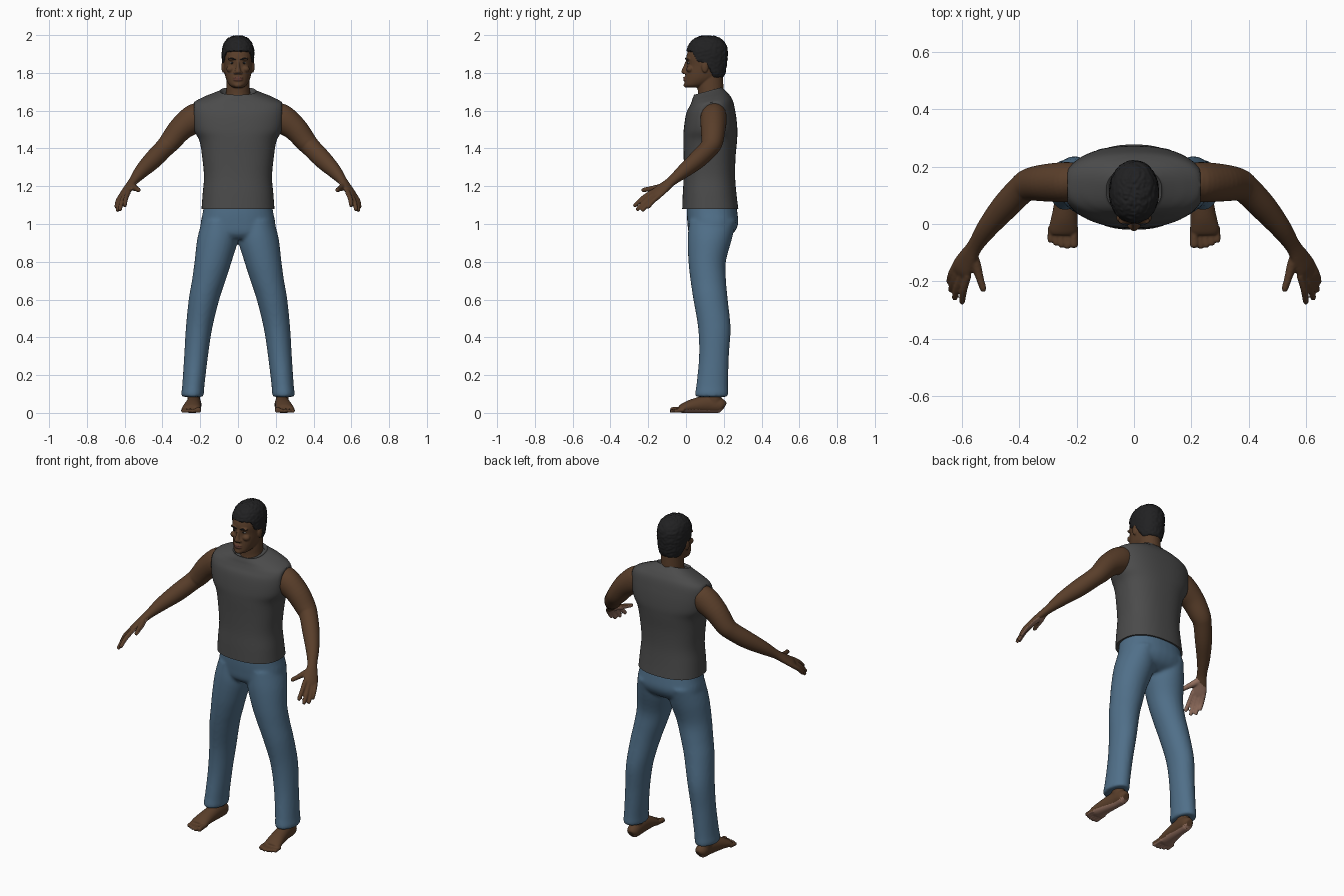
import bpy, bmesh, math
from mathutils import Vector, Matrix, noise
from mathutils.bvhtree import BVHTree

if "Cube" in bpy.data.objects:
    bpy.data.objects.remove(bpy.data.objects["Cube"])


def material(name, r, g, b):
    m = bpy.data.materials.new(name)
    m.diffuse_color = (r, g, b, 1)
    m.use_nodes = True
    m.node_tree.nodes["Principled BSDF"].inputs["Base Color"].default_value = m.diffuse_color
    return m


SKIN = material("brown_skin", 0.1, 0.048, 0.023)
PALE = material("pale_skin", 0.32, 0.175, 0.125)
LIPS = material("lips", 0.11, 0.042, 0.03)
SHIRT = material("grey_cloth", 0.07, 0.07, 0.07)
DENIM = material("blue_denim", 0.08, 0.16, 0.25)
HAIR = material("black_hair", 0.015, 0.015, 0.016)
WHITE = material("eye_white", 0.3, 0.28, 0.26)


def resample(rows, k):
    """Catmull-Rom interpolation of rows of numbers."""
    out, n = [], len(rows)
    for i in range(n - 1):
        a, b, c, d = (rows[max(0, min(n - 1, i + j))] for j in (-1, 0, 1, 2))
        for s in range(k):
            t = s / k
            out.append([0.5 * (2 * q + (r - p) * t + (2 * p - 5 * q + 4 * r - w) * t * t
                               + (3 * q - p - 3 * r + w) * t ** 3)
                        for p, q, r, w in zip(a, b, c, d)])
    return out + [list(rows[-1])]


def loft(bm, rows, side=None, seg=32, k=5, p=2.0):
    """Skin rows (x, y, z, r1, r2); rings are level unless a side vector is given."""
    rows = resample(rows, k)
    pts = [Vector(r[:3]) for r in rows]
    rings = []
    for i, r in enumerate(rows):
        u, v = Vector((1, 0, 0)), Vector((0, 1, 0))
        if side:
            t = (pts[min(i + 1, len(pts) - 1)] - pts[max(i - 1, 0)]).normalized()
            u = Vector(side)
            u = (u - t * u.dot(t)).normalized()
            v = t.cross(u)
        ring = []
        for j in range(seg):
            a = 2 * math.pi * j / seg
            c, s = math.cos(a), math.sin(a)
            c = math.copysign(abs(c) ** (2 / p), c)
            s = math.copysign(abs(s) ** (2 / p), s)
            ring.append(bm.verts.new(pts[i] + u * c * r[3] + v * s * r[4]))
        rings.append(ring)
    for a, b in zip(rings, rings[1:]):
        for j in range(seg):
            bm.faces.new((a[j], a[(j + 1) % seg], b[(j + 1) % seg], b[j]))
    bm.faces.new(rings[0][::-1])
    bm.faces.new(rings[-1])


def body(rows):
    """(z, half width, front y, back y) -> loft rows."""
    return [(0, (f + b) / 2, z, w, (b - f) / 2) for z, w, f, b in rows]


def ball(bm, loc, scale):
    m = Matrix.Translation(loc) @ Matrix.Diagonal((*scale, 1))
    bmesh.ops.create_uvsphere(bm, u_segments=20, v_segments=12, radius=1, matrix=m)


def finish(bm, name, mats, mirror=False, voxel=0, smooth=3, rule=None):
    bmesh.ops.recalc_face_normals(bm, faces=bm.faces[:])
    me = bpy.data.meshes.new(name)
    bm.to_mesh(me)
    bm.free()
    ob = bpy.data.objects.new(name, me)
    bpy.context.collection.objects.link(ob)
    if mirror:
        ob.modifiers.new("mirror", 'MIRROR').use_mirror_merge = False
    if voxel:
        r = ob.modifiers.new("fuse", 'REMESH')
        r.mode, r.voxel_size = 'VOXEL', voxel
        ob.modifiers.new("soften", 'SMOOTH').iterations = smooth
    dg = bpy.context.evaluated_depsgraph_get()
    ob.data = bpy.data.meshes.new_from_object(ob.evaluated_get(dg))
    ob.modifiers.clear()
    ob.data.materials.clear()
    for m in mats:
        ob.data.materials.append(m)
    if rule:
        for f in ob.data.polygons:
            f.material_index = rule(f)
    bpy.ops.object.select_all(action='DESELECT')
    ob.select_set(True)
    bpy.context.view_layer.objects.active = ob
    bpy.ops.object.shade_smooth_by_angle(angle=math.radians(50))
    return ob


# Sleeveless shirt: flat armholes, collar sloping down to the front
bm = bmesh.new()
loft(bm, body([(1.08, .193, -.02, .277), (1.16, .187, -.017, .267), (1.25, .18, -.012, .26),
               (1.35, .189, -.012, .262), (1.44, .204, -.014, .27), (1.5, .235, -.012, .272),
               (1.58, .247, 0, .264), (1.635, .24, .02, .25), (1.665, .19, .03, .23),
               (1.685, .14, .035, .21), (1.7, .103, .04, .195), (1.706, .095, .043, .192),
               (1.69, .08, .05, .185)]), seg=64, p=2.4)
for v in bm.verts:
    v.co.x = max(-.232, min(.232, v.co.x))
    v.co.z += max(0, min(1, (v.co.z - 1.6) / .1)) * .27 * (v.co.y - .125)
finish(bm, "shirt", [SHIRT])

# Jeans: pelvis fused with two legs
bm = bmesh.new()
loft(bm, body([(1.12, .176, .005, .262), (1.06, .187, .004, .272), (1.0, .198, .008, .276),
               (.95, .19, .015, .25), (.92, .12, .04, .2)]), p=2.3)
for s in (-1, 1):
    loft(bm, [(s * x, y, z, a, b) for x, y, z, a, b in (
        (.1, .142, 1.02, .09, .125), (.108, .126, .92, .108, .117), (.132, .112, .8, .098, .099),
        (.155, .118, .7, .089, .094), (.18, .13, .6, .081, .091), (.206, .15, .45, .07, .086),
        (.222, .148, .3, .063, .079), (.236, .139, .15, .059, .084),
        (.24, .136, .105, .06, .088), (.24, .136, .085, .057, .085))])
finish(bm, "jeans", [DENIM], voxel=.009, smooth=5)

# Arms with hands
ACROSS = (.686, .624, -.374)          # across the knuckles
PALM = Vector((-.67, .35, -.65))      # the way the left palm faces
bm = bmesh.new()
loft(bm, [(.17, .148, 1.575, .06, .065), (.225, .146, 1.56, .07, .078), (.3, .144, 1.507, .066, .066),
          (.36, .138, 1.435, .058, .056), (.392, .12, 1.4, .051, .051), (.45, .06, 1.34, .047, .049),
          (.51, -.012, 1.28, .037, .038), (.553, -.075, 1.228, .028, .024),
          (.577, -.115, 1.195, .035, .021), (.598, -.152, 1.165, .041, .018),
          (.605, -.172, 1.149, .036, .013)], side=ACROSS)
fingers = [((.579, -.179, 1.171), (.6, -.276, 1.093)), ((.595, -.168, 1.16), (.626, -.262, 1.072)),
           ((.608, -.154, 1.153), (.639, -.234, 1.068)), ((.62, -.141, 1.149), (.645, -.205, 1.085))]
for a, b in fingers:
    a, b = Vector(a), Vector(b)
    mid = (a + b) / 2 - PALM * .006
    loft(bm, [(*a, .013, .013), (*mid, .0125, .0125), (*b.lerp(mid, .12), .0105, .0105),
              (*b, .006, .006)], side=ACROSS, seg=14)
loft(bm, [(.565, -.1, 1.205, .018, .018), (.55, -.145, 1.193, .018, .017), (.537, -.19, 1.186, .0135, .0135),
          (.526, -.225, 1.18, .012, .011), (.523, -.236, 1.178, .006, .006)], side=ACROSS, seg=14)


def palm_rule(f):
    n = f.normal.copy()
    n.x = math.copysign(1, f.center.x) * n.x
    return int(f.center.y < -.1 and n.dot(PALM) > .4)


finish(bm, "arms", [SKIN, PALE], mirror=True, voxel=.005, smooth=2, rule=palm_rule)

# Bare feet
bm = bmesh.new()
loft(bm, [(.228, .203, .03, .018, .02), (.229, .185, .038, .034, .038), (.232, .12, .046, .038, .047),
          (.24, .04, .037, .044, .038), (.246, -.015, .024, .05, .026), (.247, -.035, .018, .045, .017)],
     side=(1, 0, 0))
loft(bm, [(.232, .15, .03, .034, .045), (.235, .145, .09, .034, .042), (.235, .142, .18, .036, .045)])
for i, tip in enumerate((-.083, -.086, -.082, -.075, -.065)):
    x, r = (.21, .015) if i == 0 else (.213 + .0195 * i, .0105)
    loft(bm, [(x, -.01, r + .004, r, r), (x, tip * .6, r + .002, r, r), (x, tip + .008, r, r, r),
              (x, tip, r, r * .6, r * .6)], side=(1, 0, 0), seg=14)
feet = finish(bm, "feet", [SKIN, PALE], mirror=True, voxel=.0045, smooth=2,
              rule=lambda f: int(f.normal.z < -.6 and f.center.z < .03))
for v in feet.data.vertices:
    v.co.z = max(0, v.co.z)

# Head: skull, neck, nose, brow ridge, lips, chin and ears fused
bm = bmesh.new()
loft(bm, body([(1.722, .025, .005, .07), (1.735, .045, -.008, .11), (1.765, .062, -.006, .165),
               (1.8, .071, -.002, .195), (1.84, .076, .004, .208), (1.88, .079, .001, .214),
               (1.92, .077, .012, .212), (1.955, .065, .03, .195), (1.98, .042, .06, .165),
               (1.987, .015, .1, .13)]), p=2.2)
loft(bm, body([(1.62, .085, .05, .215), (1.68, .066, .062, .2), (1.73, .062, .062, .198),
               (1.8, .06, .07, .195)]))
loft(bm, [(0, .008, 1.862, .008, .01), (0, -.002, 1.83, .01, .014), (0, -.009, 1.806, .017, .016),
          (0, -.004, 1.795, .014, .012)])
for s in (-1, 1):
    ball(bm, (s * .015, -.003, 1.801), (.009, .012, .008))
    ball(bm, (s * .03, .012, 1.874), (.026, .015, .008))
    ball(bm, (s * .04, .022, 1.82), (.022, .02, .018))
    ball(bm, (s * .079, .1, 1.832), (.009, .018, .031))
for z in (1.774, 1.763):
    ball(bm, (0, -.003, z), (.026, .013, .0065))
ball(bm, (0, .003, 1.735), (.022, .016, .014))
head = finish(bm, "head", [SKIN, LIPS], voxel=.004, smooth=2, rule=lambda f: int(
    f.center.y < .008 and (f.center.x / .026) ** 2 + ((f.center.z - 1.7685) / .012) ** 2 < 1))
tree = BVHTree.FromPolygons([v.co for v in head.data.vertices],
                            [p.vertices[:] for p in head.data.polygons])


def face_y(x, z):
    return tree.ray_cast(Vector((x, -1, z)), Vector((0, 1, 0)))[0].y


# Eyes and eyebrows set on the face surface
ey = face_y(.031, 1.853)
for name, mat, size, y in (("eyes", WHITE, (.0125, .008, .0055), ey + .005),
                           ("irises", HAIR, (.0058, .005, .0052), ey)):
    bm = bmesh.new()
    ball(bm, (.031, y, 1.853), size)
    finish(bm, name, [mat], mirror=True)
bm = bmesh.new()
loft(bm, [(x, face_y(x, z) + .001, z, r, r) for x, z, r in (
    (.012, 1.869, .002), (.022, 1.873, .004), (.036, 1.877, .004), (.052, 1.872, .002))],
     side=(0, 0, 1), seg=10)
finish(bm, "eyebrows", [HAIR], mirror=True)

# Short curly hair: a bumpy cap tucked into the skull below the hairline
LINE = [(-1, 1.918), (.03, 1.915), (.055, 1.865), (.085, 1.855), (.12, 1.83), (.15, 1.78), (1, 1.775)]


def hairline(y):
    for (a, za), (b, zb) in zip(LINE, LINE[1:]):
        if y <= b:
            return za + (zb - za) * (y - a) / (b - a)


bm = bmesh.new()
loft(bm, body([(1.76, .06, .05, .192), (1.8, .076, .025, .208), (1.85, .083, .01, .217),
               (1.9, .086, .002, .221), (1.94, .081, .01, .216), (1.972, .065, .033, .196),
               (1.991, .038, .065, .165), (1.997, .008, .1, .13)]), seg=96, k=10, p=2.15)
for v in bm.verts:
    d = max(0, min(1, (hairline(v.co.y) - v.co.z) / .012))
    bump = 1 + .035 * noise.noise(v.co * 75)
    c = Vector((0, .115, v.co.z))
    v.co = c + (v.co - c) * bump * (1 - .25 * d)
    v.co.z += .004 * noise.noise(v.co * 90)
finish(bm, "hair", [HAIR])
